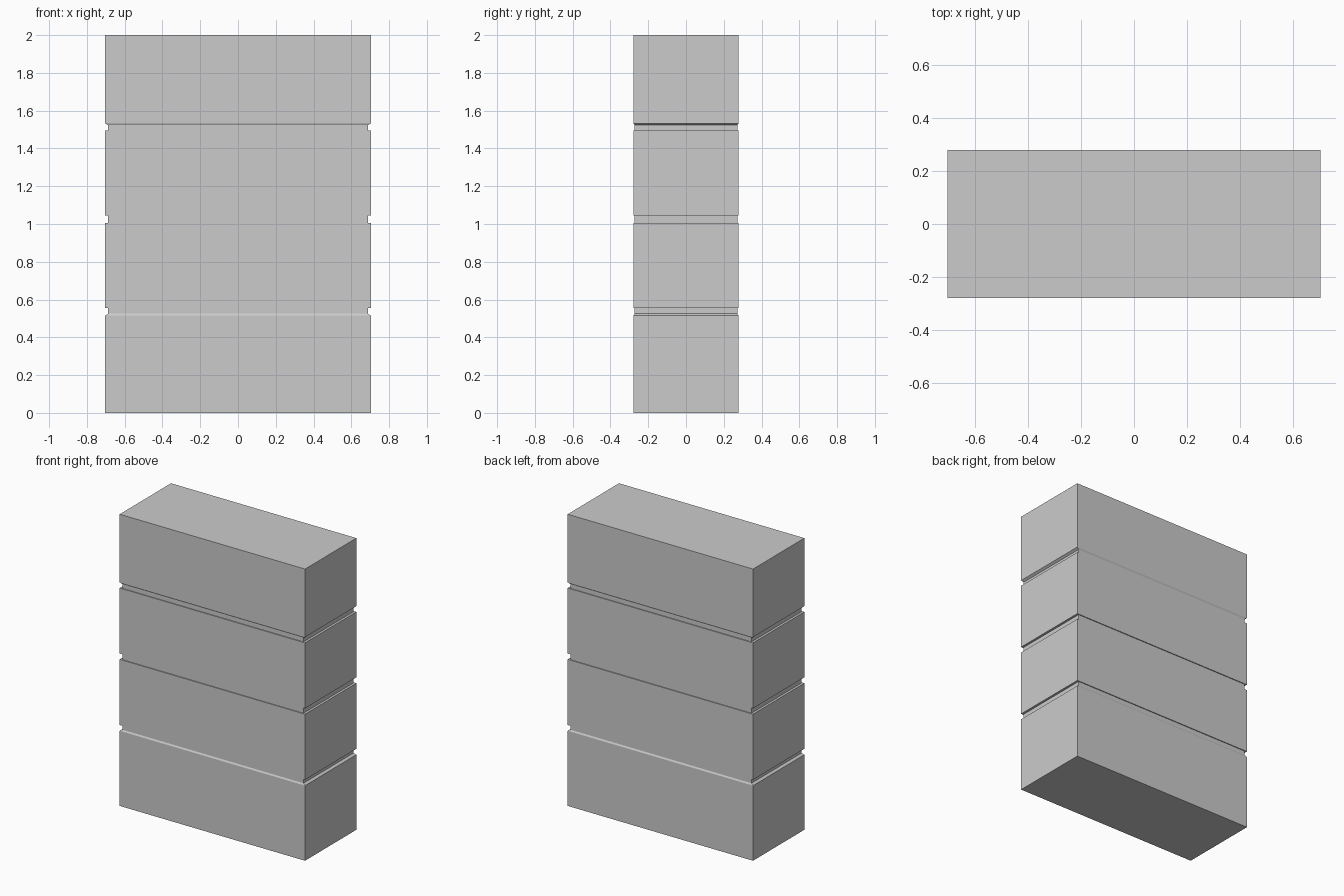
import bpy, bmesh

if "Cube" in bpy.data.objects:
    bpy.data.objects.remove(bpy.data.objects["Cube"])

HALF_X, HALF_Y = 0.703, 0.278      # outer faces
IN_X, IN_Y = 0.016, 0.006          # groove depth on the sides / front and back

# Vertical profile: (z, 0 = outer face, 1 = groove floor)
profile = [
    (0.0, 0), (0.515, 0), (0.525, 1),   # base block, sloped shoulder
    (0.555, 1), (0.555, 0),             # lower middle block
    (1.005, 0), (1.005, 1),
    (1.045, 1), (1.045, 0),             # upper middle block
    (1.494, 0), (1.494, 1),
    (1.523, 1), (1.533, 0), (2.0, 0),   # top block, sloped underside
]


def ring(bm, z, depth):
    """Rectangular cross-section at height z."""
    x, y = HALF_X - IN_X * depth, HALF_Y - IN_Y * depth
    return [bm.verts.new((sx * x, sy * y, z))
            for sx, sy in ((-1, -1), (1, -1), (1, 1), (-1, 1))]


# Grooved cabinet body lofted through the profile
bm = bmesh.new()
rings = [ring(bm, z, d) for z, d in profile]
for a, b in zip(rings, rings[1:]):
    for i in range(4):
        j = (i + 1) % 4
        bm.faces.new((a[i], a[j], b[j], b[i]))
bm.faces.new(rings[0][::-1])
bm.faces.new(rings[-1])
bmesh.ops.recalc_face_normals(bm, faces=bm.faces)

mesh = bpy.data.meshes.new("cabinet_body")
bm.to_mesh(mesh)
bm.free()
body = bpy.data.objects.new("cabinet_body", mesh)
bpy.context.collection.objects.link(body)
